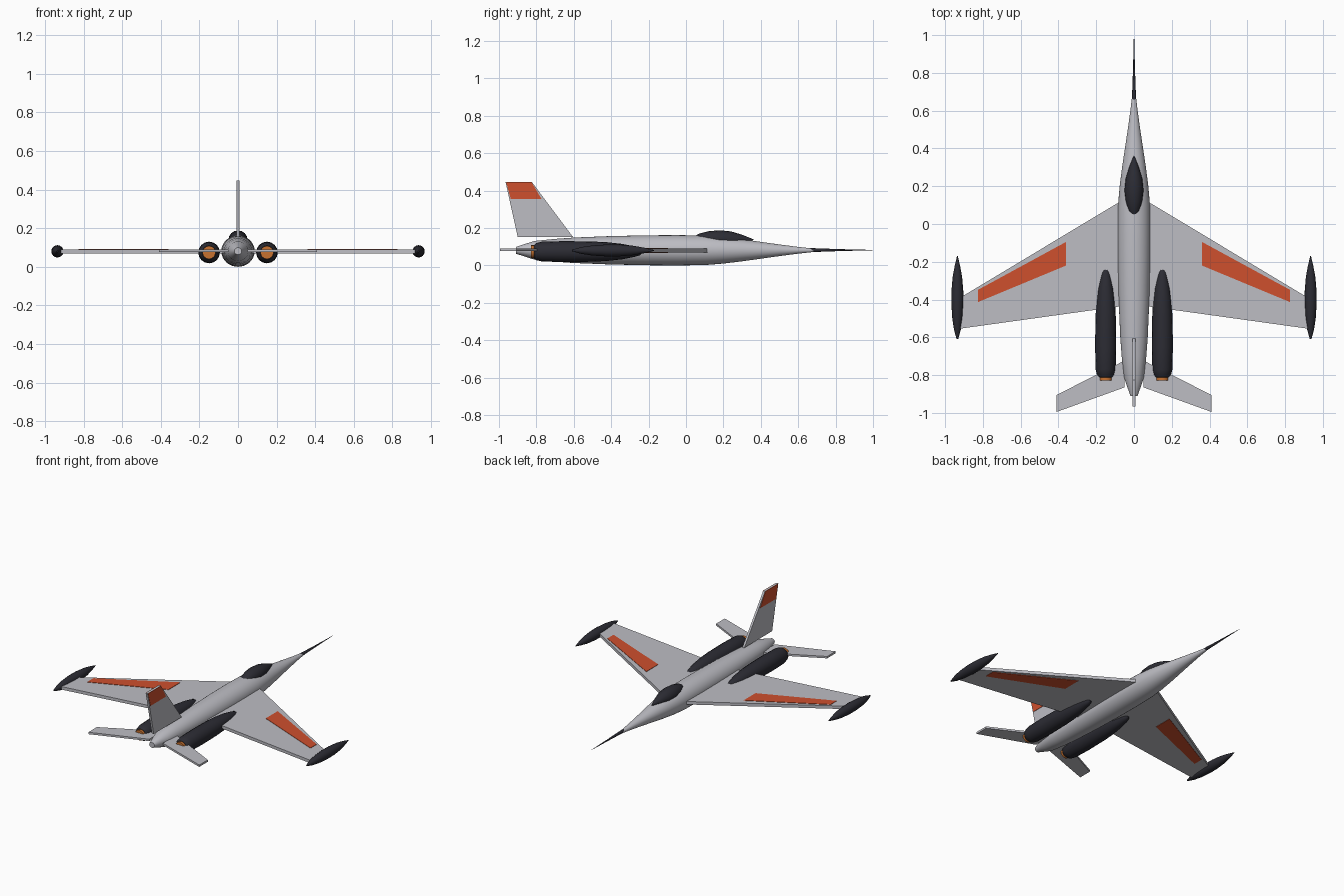
import bpy, bmesh, math
from mathutils import Vector

if "Cube" in bpy.data.objects:
    bpy.data.objects.remove(bpy.data.objects["Cube"])


def material(name, rgb):
    m = bpy.data.materials.new(name)
    m.diffuse_color = (*rgb, 1)
    m.use_nodes = True
    m.node_tree.nodes["Principled BSDF"].inputs["Base Color"].default_value = m.diffuse_color
    return m


GREY = material("light_grey", (0.51, 0.51, 0.55))
DARK = material("charcoal", (0.025, 0.025, 0.034))
RED = material("orange_red", (0.62, 0.08, 0.027))
GLOW = material("nozzle_orange", (0.58, 0.17, 0.03))


def finish(name, bm, mat, smooth=False):
    bmesh.ops.recalc_face_normals(bm, faces=bm.faces)
    mesh = bpy.data.meshes.new(name)
    bm.to_mesh(mesh)
    bm.free()
    mesh.materials.append(mat)
    obj = bpy.data.objects.new(name, mesh)
    bpy.context.collection.objects.link(obj)
    if smooth:
        bpy.ops.object.select_all(action='DESELECT')
        obj.select_set(True)
        bpy.context.view_layer.objects.active = obj
        bpy.ops.object.shade_smooth_by_angle(angle=math.radians(35))
    return obj


def body(name, profile, x, z, mat, sides=16, sx=1, sz=1):
    """Round body along y from (y, radius) pairs."""
    bm = bmesh.new()
    rings = []
    for y, r in profile:
        rings.append([bm.verts.new((x + sx * r * math.cos(2 * math.pi * i / sides), y,
                                    z + sz * r * math.sin(2 * math.pi * i / sides)))
                      for i in range(sides)])
    for a, b in zip(rings, rings[1:]):
        for i in range(sides):
            j = (i + 1) % sides
            bm.faces.new((a[i], a[j], b[j], b[i]))
    bm.faces.new(rings[0])
    bm.faces.new(rings[-1])
    return finish(name, bm, mat, True)


def slab(name, points, offset, mat):
    """Flat polygon extruded along an offset vector."""
    bm = bmesh.new()
    face = bm.faces.new([bm.verts.new(p) for p in points])
    top = bmesh.ops.extrude_face_region(bm, geom=[face])["geom"]
    bmesh.ops.translate(bm, vec=Vector(offset),
                        verts=[v for v in top if isinstance(v, bmesh.types.BMVert)])
    return finish(name, bm, mat)


def flat(name, outline, side, z, thick, mat):
    slab(name, [(side * x, y, z - thick / 2) for x, y in outline], (0, 0, thick), mat)


# Fuselage, nose probe and canopy
body("fuselage",
     [(-0.91, 0.018), (-0.81, 0.05), (-0.7, 0.061), (-0.6, 0.068), (-0.4, 0.076),
      (-0.2, 0.08), (-0.05, 0.081), (0.1, 0.079), (0.2, 0.071), (0.3, 0.059),
      (0.4, 0.045), (0.5, 0.031), (0.6, 0.018), (0.7, 0.007)],
     0, 0.081, GREY, 32, sx=1.07)
body("nose_probe", [(0.66, 0.011), (0.83, 0.005), (1.0, 0.0008)], 0, 0.082, DARK, 12)
body("canopy",
     [(0.03, 0.012), (0.07, 0.032), (0.12, 0.045), (0.18, 0.05), (0.24, 0.044),
      (0.3, 0.026), (0.36, 0.002)],
     0, 0.138, DARK, 16)

# Parts mirrored left and right
WING = [(0.0, 0.115), (0.08, 0.115), (0.92, -0.39), (0.935, -0.556), (0.08, -0.437), (0.0, -0.437)]
STRIPE = [(0.36, -0.095), (0.825, -0.348), (0.825, -0.413), (0.36, -0.22)]
TAIL = [(0.05, -0.723), (0.41, -0.905), (0.41, -0.995), (0.05, -0.865)]
for side, label in ((-1, "left"), (1, "right")):
    flat(f"{label}_wing", WING, side, 0.08, 0.02, GREY)
    for z, level in ((0.0905, "upper"), (0.0695, "lower")):
        flat(f"{label}_{level}_wing_stripe", STRIPE, side, z, 0.004, RED)
    flat(f"{label}_tailplane", TAIL, side, 0.083, 0.013, GREY)
    body(f"{label}_engine",
         [(-0.812, 0.036), (-0.8, 0.046), (-0.77, 0.053), (-0.65, 0.056), (-0.5, 0.054),
          (-0.42, 0.05), (-0.34, 0.041), (-0.27, 0.027), (-0.245, 0.019), (-0.233, 0.008)],
         side * 0.15, 0.074, DARK)
    body(f"{label}_nozzle", [(-0.828, 0.034), (-0.79, 0.034)], side * 0.15, 0.074, GLOW)
    body(f"{label}_tip_pod",
         [(-0.61, 0.004), (-0.56, 0.018), (-0.5, 0.027), (-0.42, 0.032), (-0.35, 0.031),
          (-0.28, 0.025), (-0.22, 0.014), (-0.17, 0.002)],
         side * 0.935, 0.08, DARK)

# Fin with a coloured plate on each side of its tip
FIN = [(-0.9, 0.153), (-0.965, 0.447), (-0.825, 0.447), (-0.605, 0.153)]
FIN_TIP = [(-0.937, 0.355), (-0.962, 0.447), (-0.827, 0.447), (-0.772, 0.355)]
slab("fin", [(-0.007, y, z) for y, z in FIN], (0.014, 0, 0), GREY)
for side, label in ((-1, "left"), (1, "right")):
    slab(f"{label}_fin_tip_plate", [(side * 0.0065, y, z) for y, z in FIN_TIP],
         (side * 0.0025, 0, 0), RED)
